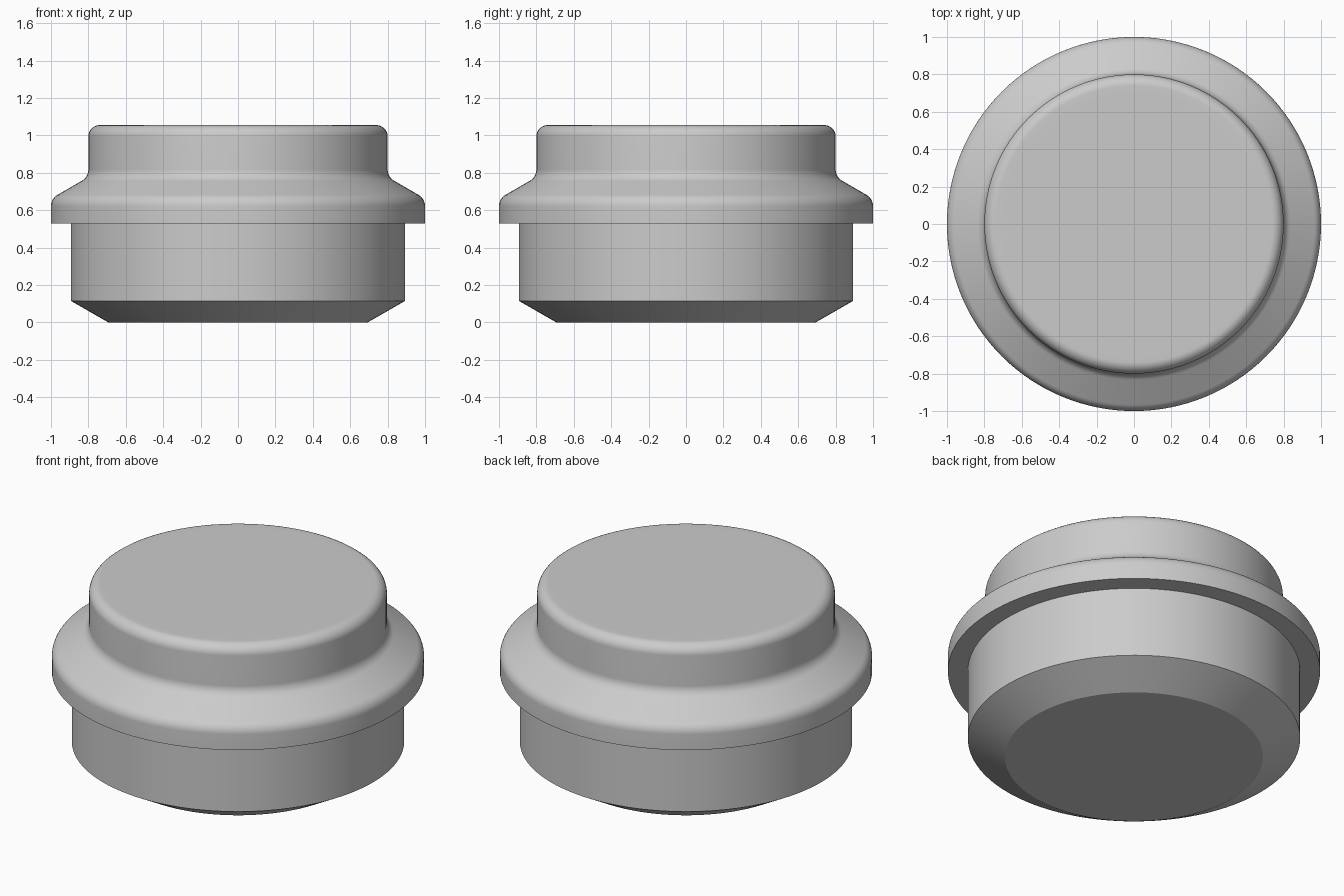
import bpy, bmesh, math
from mathutils import Vector

if "Cube" in bpy.data.objects:
    bpy.data.objects.remove(bpy.data.objects["Cube"], do_unlink=True)

SEGMENTS = 128


def fillet(prev, corner, nxt, radius, steps=8):
    """Round a profile corner with a circular arc."""
    c = Vector(corner)
    a, b = (Vector(prev) - c).normalized(), (Vector(nxt) - c).normalized()
    half = math.acos(a.dot(b)) / 2
    centre = c + (a + b).normalized() * radius / math.sin(half)
    start = c + a * radius / math.tan(half) - centre
    end = c + b * radius / math.tan(half) - centre
    return [centre + start.lerp(end, i / steps).normalized() * radius
            for i in range(steps + 1)]


def lathe(name, corners, material):
    """Spin (radius, height, rounding) corners around z and cap both ends."""
    points = []
    for i, (r, z, rounding) in enumerate(corners):
        if rounding:
            points += fillet(corners[i - 1][:2], (r, z), corners[i + 1][:2], rounding)
        else:
            points.append(Vector((r, z)))
    bm = bmesh.new()
    angles = [math.tau * k / SEGMENTS for k in range(SEGMENTS)]
    rings = [[bm.verts.new((p.x * math.cos(t), p.x * math.sin(t), p.y))
              for t in angles] for p in points]
    for low, high in zip(rings, rings[1:]):
        for k in range(SEGMENTS):
            n = (k + 1) % SEGMENTS
            bm.faces.new((low[k], low[n], high[n], high[k]))
    bm.faces.new(rings[0][::-1])
    bm.faces.new(rings[-1])
    mesh = bpy.data.meshes.new(name)
    bm.to_mesh(mesh)
    bm.free()
    mesh.materials.append(material)
    obj = bpy.data.objects.new(name, mesh)
    bpy.context.collection.objects.link(obj)
    bpy.ops.object.select_all(action="DESELECT")
    obj.select_set(True)
    bpy.context.view_layer.objects.active = obj
    bpy.ops.object.shade_smooth_by_angle(angle=math.radians(25))


grey = bpy.data.materials.new("plain grey")
grey.use_nodes = True
colour = (0.6, 0.6, 0.6, 1)
grey.diffuse_color = colour
grey.node_tree.nodes["Principled BSDF"].inputs["Base Color"].default_value = colour

# Chamfered plug, square-edged flange with sloping shoulder, rounded cap
lathe("stepped_plug", [
    (0.693, 0, 0), (0.893, 0.115, 0), (0.893, 0.53, 0),
    (1, 0.53, 0), (1, 0.662, 0.07), (0.8, 0.778, 0.07),
    (0.8, 1.055, 0.06), (0.7, 1.055, 0),
], grey)
